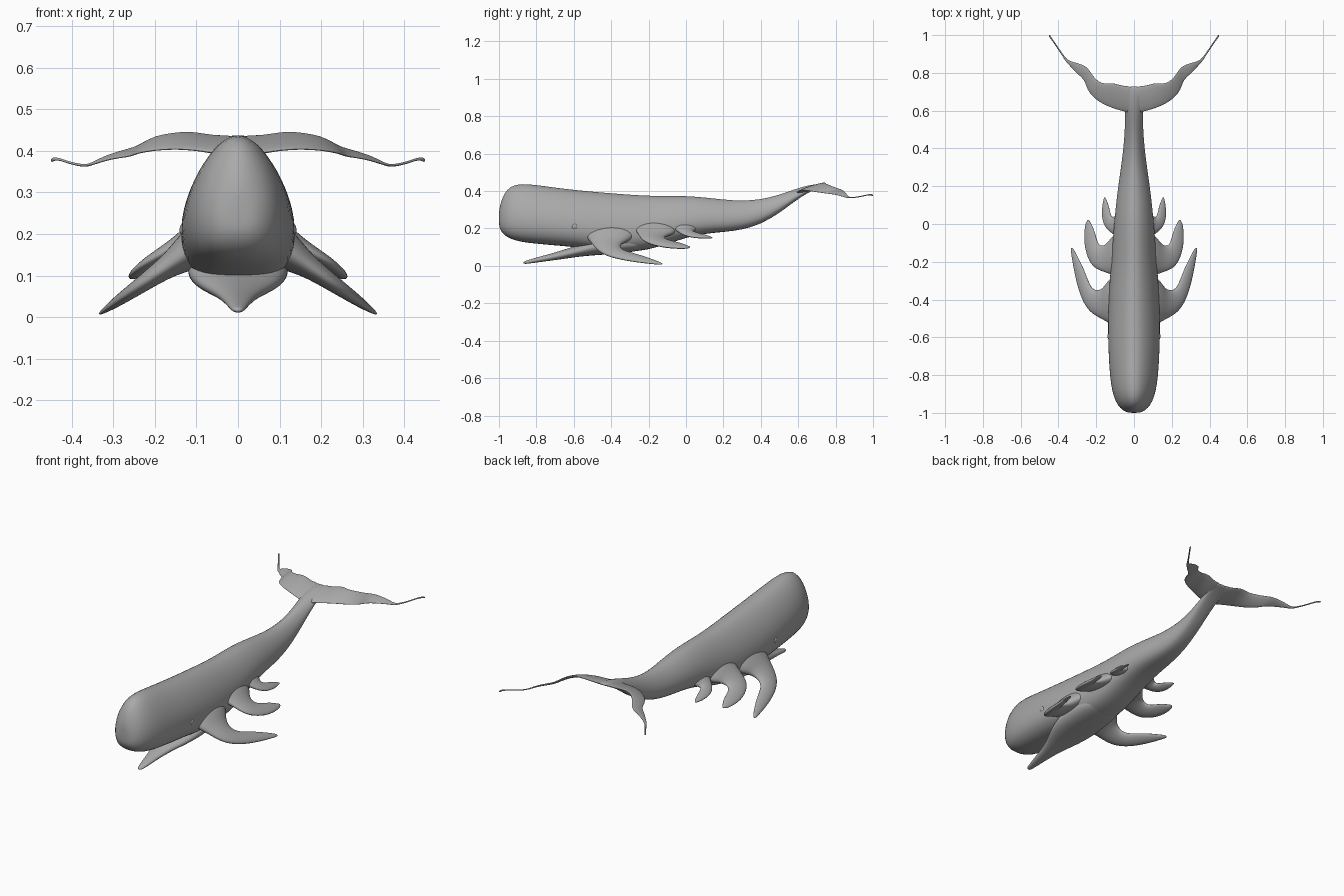
import bpy, bmesh, math
from mathutils import Vector


def material(name, v):
    m = bpy.data.materials.new(name)
    m.diffuse_color = (v, v, v, 1)
    return m


SKIN = material("whale grey", 0.4)


def loft(name, rings, mirror=False, levels=1):
    """Skin a list of equal-length point rings, capped and smoothed."""
    bm = bmesh.new()
    vs = [[bm.verts.new(p) for p in r] for r in rings]
    n = len(vs[0])
    for a, b in zip(vs, vs[1:]):
        for i in range(n):
            j = (i + 1) % n
            bm.faces.new((a[i], a[j], b[j], b[i]))
    bm.faces.new(vs[0])
    bm.faces.new(vs[-1])
    bmesh.ops.recalc_face_normals(bm, faces=bm.faces)
    for f in bm.faces:
        f.smooth = True
    me = bpy.data.meshes.new(name)
    bm.to_mesh(me)
    bm.free()
    me.materials.append(SKIN)
    ob = bpy.data.objects.new(name, me)
    bpy.context.collection.objects.link(ob)
    if mirror:
        ob.modifiers.new("Mirror", 'MIRROR').use_mirror_merge = False
    s = ob.modifiers.new("Smooth", 'SUBSURF')
    s.levels = s.render_levels = levels
    return ob


def egg(y, top, bot, w, k=0.25, n=24):
    """Body cross-section: narrow above, full below."""
    mid, half, ring = (top + bot) / 2, (top - bot) / 2, []
    for i in range(n):
        a = 2 * math.pi * (i + 0.5) / n
        c, s = math.cos(a), math.sin(a)
        cx = math.copysign(abs(c) ** (0.72 if s < 0 else 1), c)
        ring.append((w * cx * (1 - k * s), y, mid + half * s))
    return ring


def blade(name, pairs, n=12):
    """Fin lofted between leading and trailing edge points."""
    rings = []
    for lead, trail, t in pairs:
        a, b = Vector(lead), Vector(trail)
        c, u = (a + b) / 2, (a - b) / 2 * 1.04
        nrm = Vector((u.z * 0.0 + 0.5, 0, 1))
        nrm = (nrm - u * (nrm.dot(u) / u.length_squared)).normalized() * t
        rings.append([c + u * math.cos(2 * math.pi * i / n)
                      + nrm * math.sin(2 * math.pi * i / n) for i in range(n)])
    return loft(name, rings, True, 2)


# body: y, top, bottom, half width
body = [(-1.0, .29, .22, .02), (-.995, .325, .195, .045), (-.975, .385, .165, .072),
        (-.94, .428, .142, .095), (-.88, .442, .126, .114), (-.8, .434, .117, .124),
        (-.7, .42, .108, .13), (-.6, .408, .1, .133), (-.5, .398, .085, .133),
        (-.4, .39, .073, .13), (-.3, .382, .073, .125), (-.2, .376, .085, .117),
        (-.1, .375, .115, .11), (0, .375, .15, .102), (.1, .367, .172, .093),
        (.2, .355, .18, .081), (.3, .348, .192, .067), (.4, .355, .222, .054),
        (.5, .38, .282, .047), (.58, .41, .345, .045), (.65, .43, .39, .046),
        (.7, .438, .415, .046), (.73, .437, .428, .046)]
loft("body", [egg(*b) for b in body])

# open lower jaw: y, top, bottom, half width
jaw = [(-.87, .022, .012, .008), (-.855, .028, .01, .016), (-.8, .045, .018, .026),
       (-.72, .066, .028, .04), (-.65, .088, .038, .06), (-.58, .11, .048, .092),
       (-.5, .15, .056, .12), (-.4, .17, .062, .122), (-.3, .17, .072, .115),
       (-.2, .16, .09, .09)]
loft("lower_jaw", [egg(*j, k=0) for j in jaw], levels=2)


# flippers: leading xy, trailing xy, half thickness; height falls along z0 - sx*x - sy*y
def flipper(name, rows, z0, sx, sy):
    def place(x, y):
        return (x, y, z0 - sx * x - sy * y)
    blade(name, [(place(*r[:2]), place(*r[2:4]), r[4]) for r in rows])


flipper("front_flipper", [
    (.07, -.55, .07, -.25, .06), (.125, -.53, .13, -.29, .045), (.165, -.505, .155, -.33, .032),
    (.2, -.488, .178, -.35, .026), (.245, -.455, .21, -.352, .021),
    (.285, -.38, .235, -.325, .017), (.315, -.26, .265, -.24, .013),
    (.33, -.17, .295, -.18, .008), (.337, -.122, .323, -.125, .004)], .241, .7, 0)
flipper("middle_flipper", [
    (.07, -.29, .07, -.04, .05), (.11, -.272, .113, -.06, .036), (.145, -.258, .138, -.1, .026),
    (.185, -.245, .165, -.118, .02), (.23, -.218, .19, -.11, .017),
    (.262, -.13, .203, -.06, .014), (.264, -.05, .215, -.02, .011),
    (.257, .005, .232, .01, .007), (.245, .022, .238, .022, .003)], .235, .55, .08)
flipper("rear_flipper", [
    (.06, -.09, .06, .08, .035), (.09, -.07, .093, .05, .025), (.115, -.05, .112, .033, .018),
    (.145, -.027, .122, .045, .014), (.166, .01, .128, .07, .011),
    (.171, .06, .135, .1, .009), (.166, .11, .145, .127, .006),
    (.158, .142, .153, .143, .003)], .25, .55, .1)

# tail fluke tapering into a trailing streamer
blade("tail_fluke", [
    ((0, .58, .39), (0, .735, .438), .014), ((.045, .595, .392), (.05, .726, .432), .014),
    ((.1, .608, .402), (.11, .75, .447), .01), ((.16, .632, .405), (.16, .74, .442), .008),
    ((.215, .668, .4), (.197, .76, .435), .007), ((.25, .715, .392), (.222, .79, .422), .006),
    ((.26, .762, .386), (.243, .825, .41), .005), ((.3, .795, .382), (.27, .843, .402), .005),
    ((.335, .833, .372), (.32, .857, .388), .004), ((.362, .86, .363), (.352, .868, .368), .003),
    ((.378, .888, .363), (.371, .892, .365), .003), ((.412, .938, .371), (.406, .942, .373), .003),
    ((.434, .972, .38), (.428, .975, .382), .003), ((.45, .99, .38), (.442, .994, .38), .005),
    ((.451, 1.0, .376), (.445, 1.002, .376), .004)])

# eyes
for side, label in ((1, "right"), (-1, "left")):
    bpy.ops.mesh.primitive_uv_sphere_add(segments=20, ring_count=12, radius=.016,
                                         location=(side * .131, -.595, .21))
    eye = bpy.context.object
    eye.name = label + "_eye"
    eye.scale.x = .6
    eye.data.materials.append(SKIN)
    bpy.ops.object.shade_smooth()
